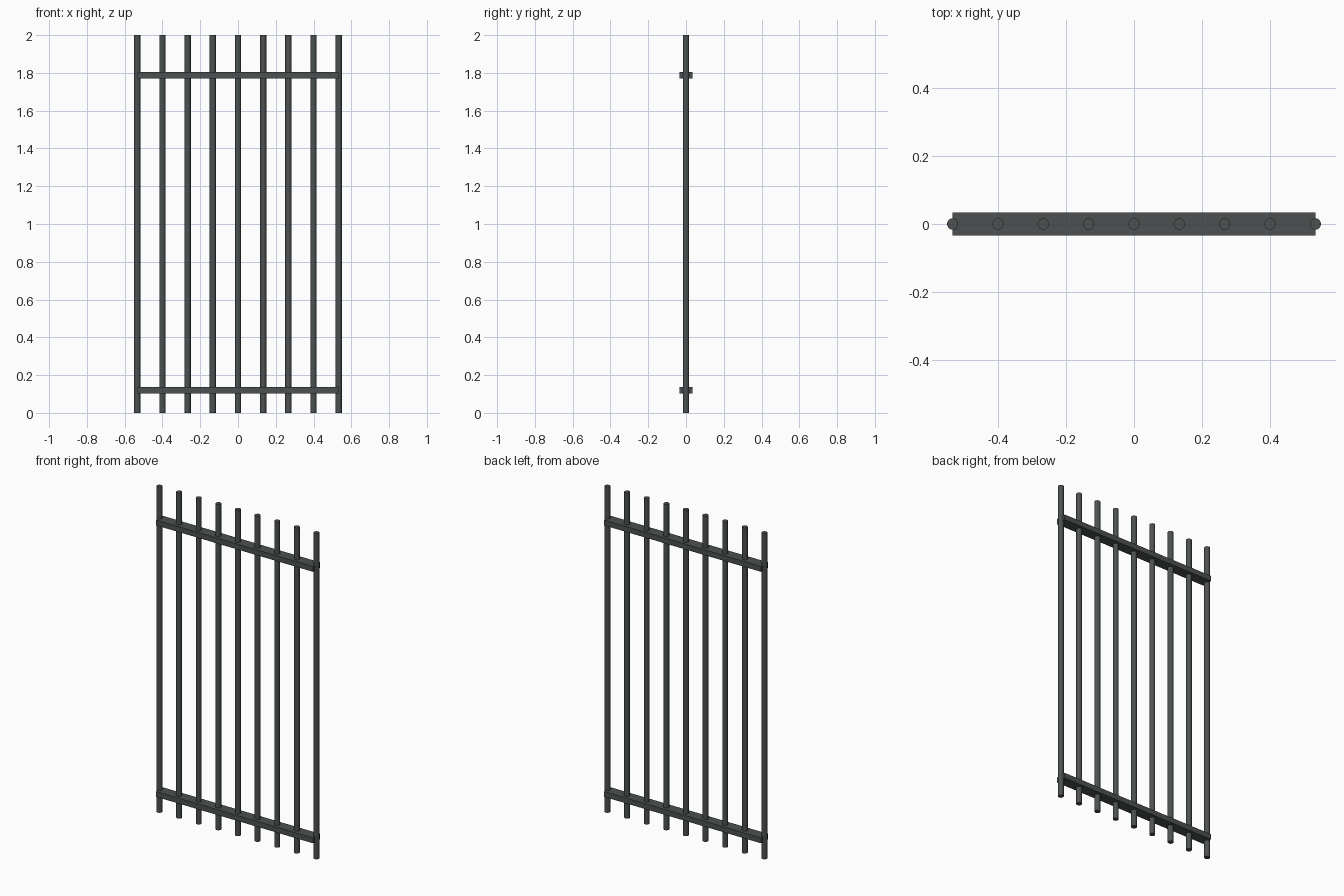
import bpy

if "Cube" in bpy.data.objects:
    bpy.data.objects.remove(bpy.data.objects["Cube"])

iron = bpy.data.materials.new("dark_iron")
iron.diffuse_color = (0.075, 0.083, 0.083, 1)
iron.use_nodes = True
iron.node_tree.nodes["Principled BSDF"].inputs["Base Color"].default_value = iron.diffuse_color

BARS, SPACING = 9, 2 / 15
RADIUS = 1 / 60
HALF = SPACING * (BARS - 1) / 2

# Upright round bars
for i in range(BARS):
    bpy.ops.mesh.primitive_cylinder_add(vertices=16, radius=RADIUS, depth=2,
                                        location=(-HALF + i * SPACING, 0, 1))
    bar = bpy.context.object
    bar.name = f"upright_bar_{i + 1}"
    bar.data.materials.append(iron)
    bpy.ops.object.shade_smooth_by_angle()

# Flat horizontal rails the bars pass through
for name, z in (("lower_rail", 0.12), ("upper_rail", 1.787)):
    bpy.ops.mesh.primitive_cube_add(size=1, location=(0, 0, z))
    rail = bpy.context.object
    rail.name = name
    rail.scale = (2 * HALF, 0.067, 0.033)
    bpy.ops.object.transform_apply(location=False, rotation=False, scale=True)
    rail.data.materials.append(iron)
